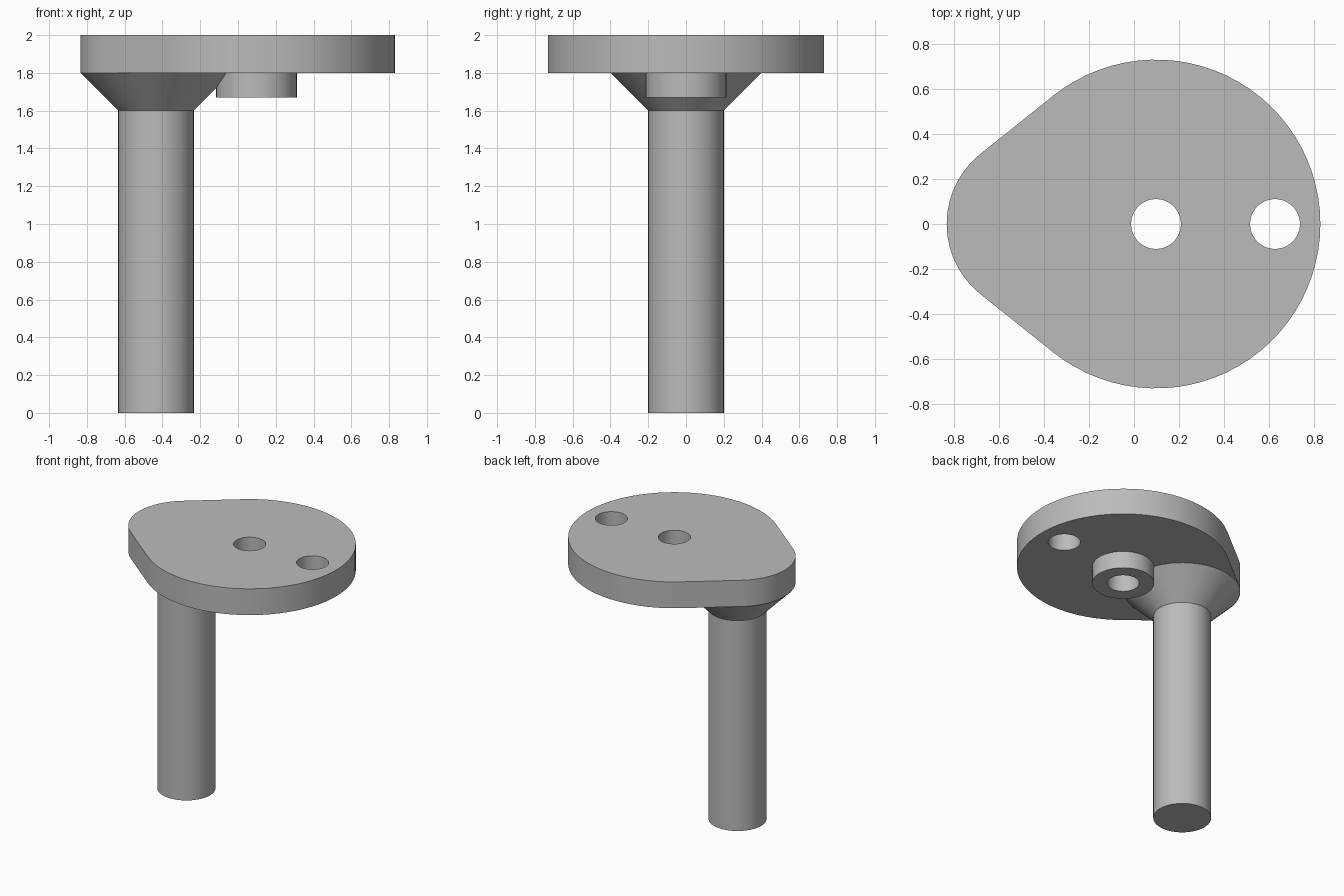
import bpy
import bmesh
from math import acos, cos, sin, pi, tau

cube = bpy.data.objects.get("Cube")
if cube:
    bpy.data.objects.remove(cube, do_unlink=True)

POST_X, HUB_X, PIN_X = -0.434, 0.098, 0.628
POST_R, LOBE_R, DISC_R = 0.2, 0.4, 0.732
HOLE_R, BOSS_R = 0.111, 0.214
UNDERSIDE, TOP = 1.8, 2.0

grey = bpy.data.materials.new("plain grey")
grey.use_nodes = True
grey.diffuse_color = (0.5, 0.5, 0.5, 1)
grey.node_tree.nodes["Principled BSDF"].inputs["Base Color"].default_value = (0.5, 0.5, 0.5, 1)


def finish(bm, name):
    bmesh.ops.recalc_face_normals(bm, faces=bm.faces)
    mesh = bpy.data.meshes.new(name)
    bm.to_mesh(mesh)
    bm.free()
    mesh.materials.append(grey)
    obj = bpy.data.objects.new(name, mesh)
    bpy.context.collection.objects.link(obj)
    bpy.ops.object.select_all(action="DESELECT")
    obj.select_set(True)
    bpy.context.view_layer.objects.active = obj
    bpy.ops.object.shade_smooth_by_angle(angle=pi / 6)
    return obj


def arc(x, radius, start, end, steps):
    angles = [start + (end - start) * i / steps for i in range(steps + 1)]
    return [(x + radius * cos(a), radius * sin(a)) for a in angles]


def lathe(name, x, profile, steps=64):
    """Spin a (radius, height) profile about a vertical axis at x."""
    bm = bmesh.new()
    verts = [bm.verts.new((r, 0, z)) for r, z in profile]
    edges = [bm.edges.new(pair) for pair in zip(verts, verts[1:])]
    bmesh.ops.spin(bm, geom=verts + edges, cent=(0, 0, 0), axis=(0, 0, 1),
                   angle=tau, steps=steps, use_duplicate=False)
    bmesh.ops.remove_doubles(bm, verts=bm.verts, dist=0.0005)
    bmesh.ops.translate(bm, verts=bm.verts, vec=(x, 0, 0))
    return finish(bm, name)


# Crank plate: two arcs joined by tangent lines, with two round holes
tangent = pi - acos((DISC_R - LOBE_R) / (HUB_X - POST_X))
outline = arc(HUB_X, DISC_R, -tangent, tangent, 56)
outline += arc(POST_X, LOBE_R, tangent, tau - tangent, 24)
holes = [arc(x, HOLE_R, 0, tau, 48)[:-1] for x in (HUB_X, PIN_X)]

bm = bmesh.new()
for loop in [outline] + holes:
    verts = [bm.verts.new((x, y, UNDERSIDE)) for x, y in loop]
    for a, b in zip(verts, verts[1:] + verts[:1]):
        bm.edges.new((a, b))
bmesh.ops.triangle_fill(bm, edges=bm.edges[:], use_beauty=True, normal=(0, 0, 1))
raised = bmesh.ops.extrude_face_region(bm, geom=bm.faces[:], use_keep_orig=True)["geom"]
bmesh.ops.translate(bm, vec=(0, 0, TOP - UNDERSIDE),
                    verts=[v for v in raised if isinstance(v, bmesh.types.BMVert)])
finish(bm, "crank_plate")

# Handle post with a flared collar under the plate
lathe("handle_post", POST_X,
      [(0, 0), (POST_R, 0), (POST_R, 1.6), (LOBE_R, UNDERSIDE)])

# Bored boss around the hub hole
lathe("hub_boss", HUB_X,
      [(BOSS_R, UNDERSIDE), (BOSS_R, 1.67), (HOLE_R, 1.67), (HOLE_R, UNDERSIDE)], 48)
